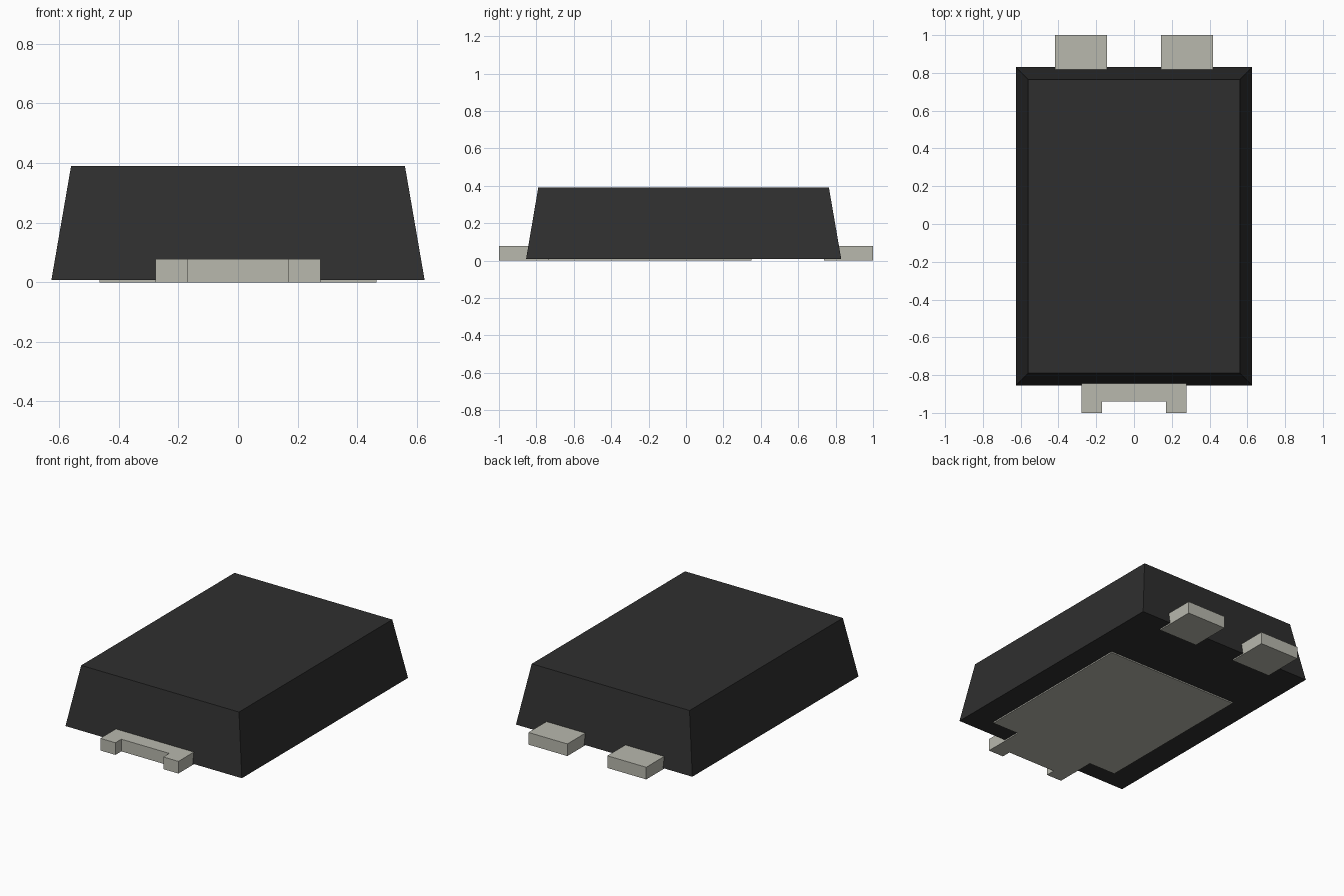
import bpy
import bmesh

cube = bpy.data.objects.get("Cube")
if cube:
    bpy.data.objects.remove(cube, do_unlink=True)


def material(name, rgb):
    mat = bpy.data.materials.new(name)
    mat.use_nodes = True
    colour = (*rgb, 1.0)
    mat.diffuse_color = colour
    mat.node_tree.nodes["Principled BSDF"].inputs["Base Color"].default_value = colour
    return mat


def loft(name, bottom, top, z0, z1, mat):
    """Solid between two matching counter-clockwise outlines."""
    bm = bmesh.new()
    low = [bm.verts.new((x, y, z0)) for x, y in bottom]
    high = [bm.verts.new((x, y, z1)) for x, y in top]
    bm.faces.new(low[::-1])
    bm.faces.new(high)
    n = len(low)
    for i in range(n):
        j = (i + 1) % n
        bm.faces.new((low[i], low[j], high[j], high[i]))
    mesh = bpy.data.meshes.new(name)
    bm.to_mesh(mesh)
    bm.free()
    mesh.materials.append(mat)
    obj = bpy.data.objects.new(name, mesh)
    bpy.context.collection.objects.link(obj)
    return obj


def rect(x0, x1, y0, y1):
    return [(x0, y0), (x1, y0), (x1, y1), (x0, y1)]


black = material("black plastic", (0.028, 0.028, 0.028))
metal = material("tinned metal", (0.48, 0.48, 0.42))
lead_height = 0.078

# Tapered moulded package
loft("package_body", rect(-0.626, 0.626, -0.855, 0.83),
     rect(-0.56, 0.56, -0.79, 0.764), 0.008, 0.39, black)

# Thermal pad with its notched front tab, one half outlined then mirrored
half = [(0.17, -0.94), (0.17, -1.0), (0.277, -1.0), (0.277, -0.735),
        (0.465, -0.735), (0.465, 0.35)]
outline = half + [(-x, y) for x, y in reversed(half)]
loft("thermal_pad", outline, outline, 0, lead_height, metal)

# Two rear leads
for name, x in (("left_lead", 0.28), ("right_lead", -0.28)):
    foot = rect(x - 0.138, x + 0.138, 0.737, 1.0)
    loft(name, foot, foot, 0, lead_height, metal)
